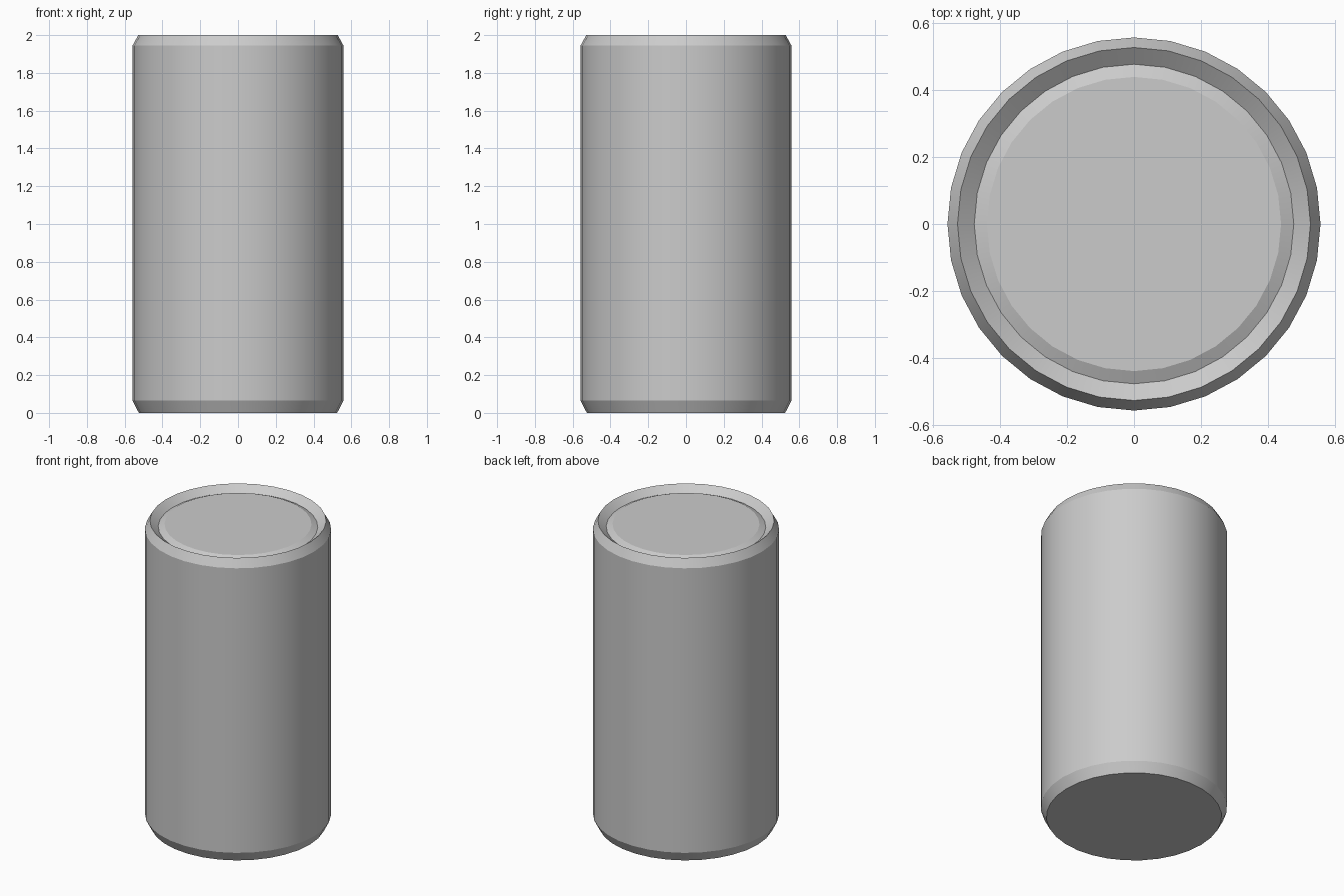
import bpy, bmesh
from math import cos, sin, tau

if "Cube" in bpy.data.objects:
    bpy.data.objects.remove(bpy.data.objects["Cube"])

SIDES = 32


def lathe(name, profile):
    """Revolve (radius, z) points around z; close both ends with flat caps."""
    bm = bmesh.new()
    rings = [[bm.verts.new((r * cos(tau * i / SIDES), r * sin(tau * i / SIDES), z))
              for i in range(SIDES)] for r, z in profile]
    for low, high in zip(rings, rings[1:]):
        for i in range(SIDES):
            j = (i + 1) % SIDES
            bm.faces.new((low[i], low[j], high[j], high[i]))
    bm.faces.new(rings[0][::-1])
    bm.faces.new(rings[-1])
    mesh = bpy.data.meshes.new(name)
    bm.to_mesh(mesh)
    bm.free()
    obj = bpy.data.objects.new(name, mesh)
    bpy.context.collection.objects.link(obj)
    return obj


# Can body: tapered base, straight wall, tapered rim, sunken lid with raised centre
can = lathe("can_body", [
    (0.525, 0.0), (0.558, 0.065),
    (0.558, 1.945), (0.528, 2.0),
    (0.478, 1.96), (0.44, 1.978),
])

# Flat-sided wall with the shallow seams left soft
bpy.context.view_layer.objects.active = can
can.select_set(True)
bpy.ops.object.shade_smooth_by_angle(angle=0.42)
